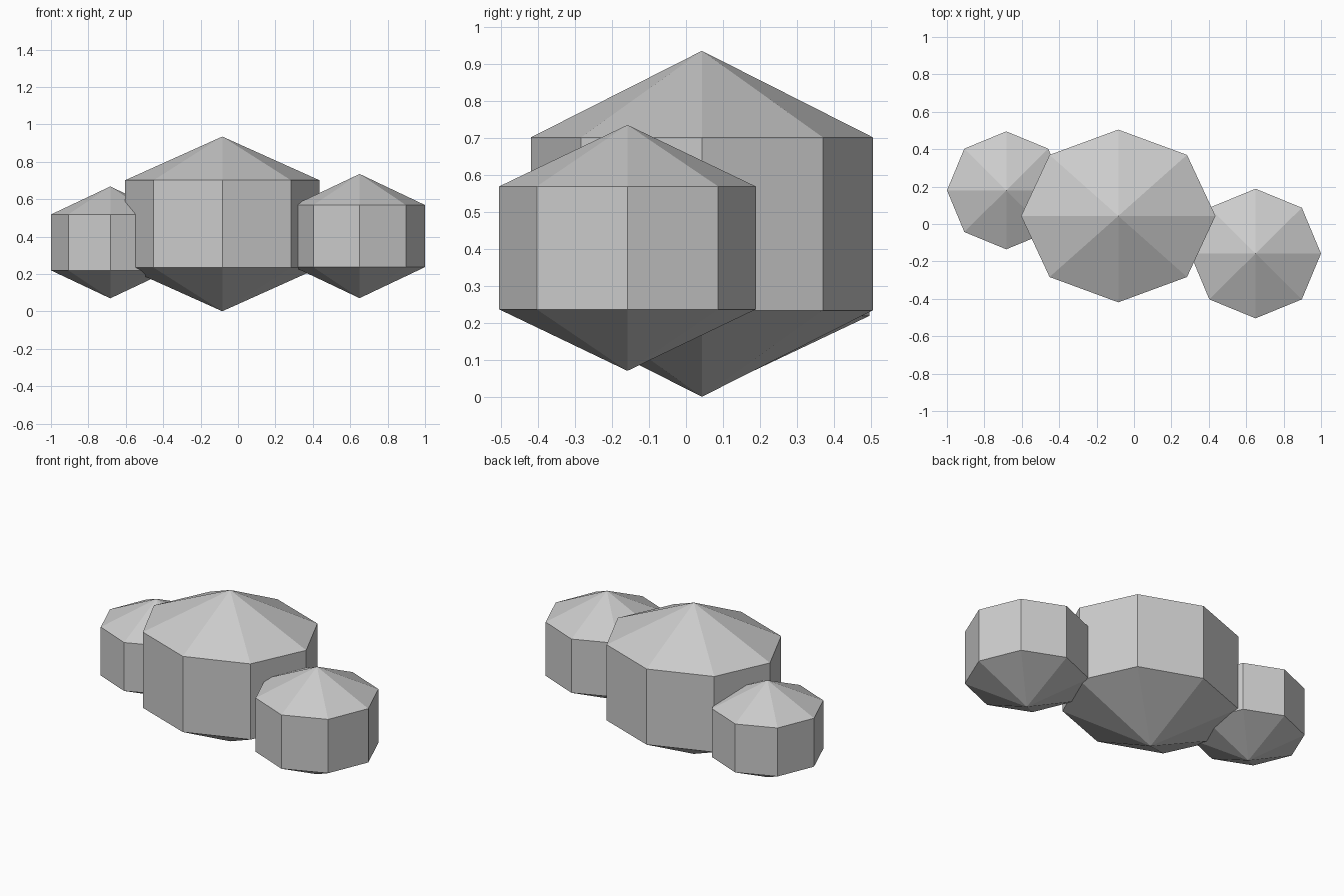
import bpy

cube = bpy.data.objects.get("Cube")
if cube:
    bpy.data.objects.remove(cube, do_unlink=True)

# Plain grey for every puff
grey = bpy.data.materials.new("light_grey")
grey.use_nodes = True
colour = (0.6, 0.6, 0.6, 1)
grey.diffuse_color = colour
grey.node_tree.nodes["Principled BSDF"].inputs["Base Color"].default_value = colour


def puff(name, centre, radii):
    """Eight-sided faceted sphere with a straight middle band."""
    bpy.ops.mesh.primitive_uv_sphere_add(segments=8, ring_count=3, radius=1, location=centre)
    obj = bpy.context.object
    obj.name = name
    obj.scale = radii
    bpy.ops.object.transform_apply(location=False, rotation=False, scale=True)
    bpy.ops.object.shade_flat()
    obj.data.materials.append(grey)


# Three overlapping puffs of the cloud
puff("middle_puff", (-0.084, 0.043, 0.468), (0.6, 0.533, 0.467))
puff("left_puff", (0.65, -0.158, 0.403), (0.404, 0.4, 0.332))
puff("right_puff", (-0.683, 0.18, 0.369), (0.366, 0.364, 0.299))
